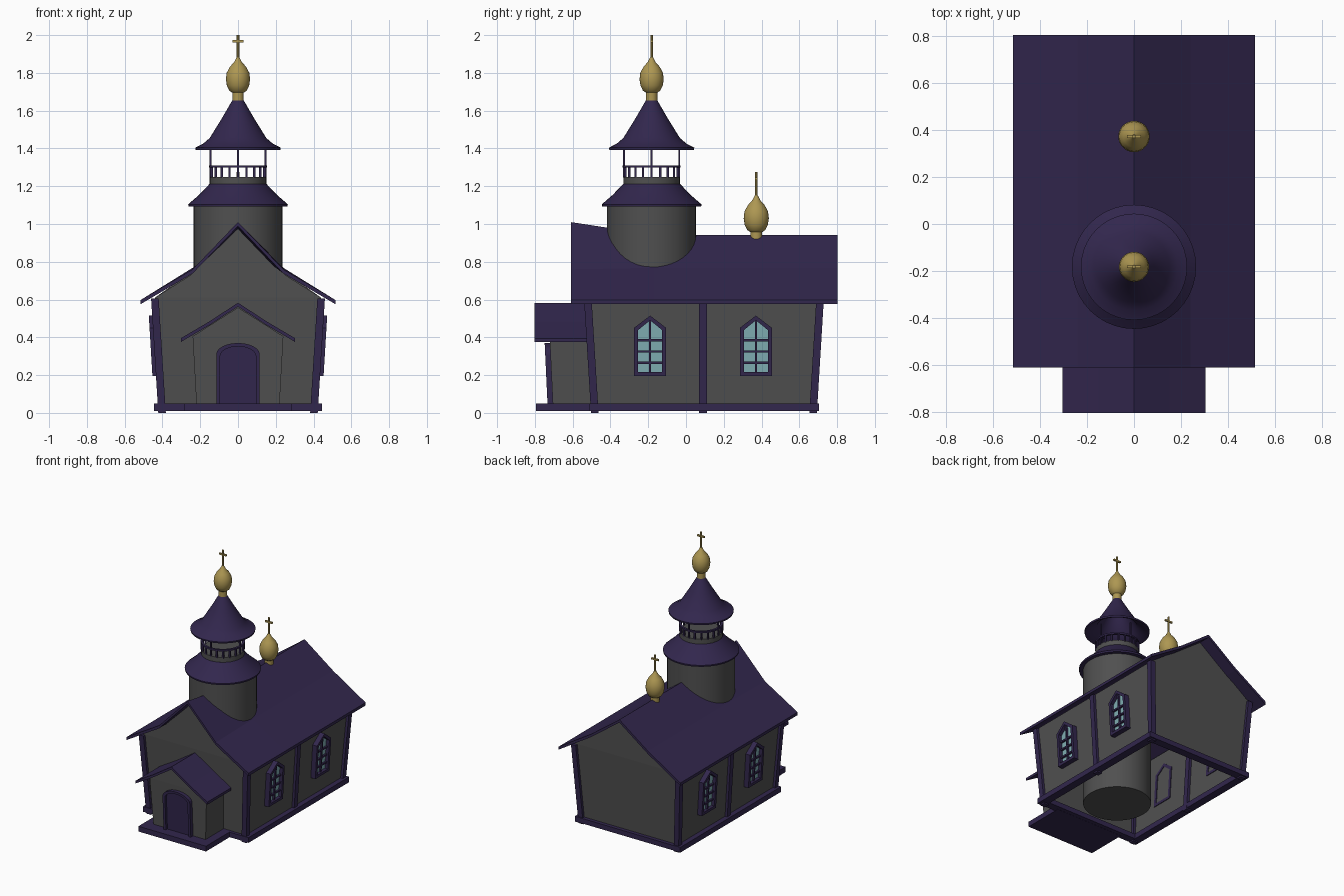
import bpy, bmesh, math

if "Cube" in bpy.data.objects:
    bpy.data.objects.remove(bpy.data.objects["Cube"])

def material(name, rgb):
    m = bpy.data.materials.new(name)
    m.diffuse_color = (*rgb, 1)
    m.use_nodes = True
    m.node_tree.nodes["Principled BSDF"].inputs["Base Color"].default_value = m.diffuse_color
    return m

PURPLE = material("dark_purple", (0.032, 0.020, 0.075))
GREY = material("dark_grey", (0.080, 0.080, 0.080))
GOLD = material("gold", (0.42, 0.31, 0.085))
GLASS = material("pale_blue_glass", (0.22, 0.43, 0.46))
TY = -0.182          # tower axis in y

def make(name, verts, faces, mat, smooth=False):
    me = bpy.data.meshes.new(name)
    me.from_pydata(verts, [], faces)
    bm = bmesh.new()
    bm.from_mesh(me)
    bmesh.ops.recalc_face_normals(bm, faces=bm.faces)
    bm.to_mesh(me)
    bm.free()
    me.materials.append(mat)
    ob = bpy.data.objects.new(name, me)
    bpy.context.collection.objects.link(ob)
    if smooth:
        bpy.context.view_layer.objects.active = ob
        bpy.ops.object.select_all(action='DESELECT')
        ob.select_set(True)
        bpy.ops.object.shade_smooth_by_angle(angle=math.radians(35))
    return ob

BOX = [(0, 1, 3, 2), (4, 6, 7, 5), (0, 4, 5, 1), (2, 3, 7, 6), (0, 2, 6, 4), (1, 5, 7, 3)]

def box(name, lo, hi, mat, fmap=lambda a, b, c: (a, b, c)):
    vs = [fmap(x, y, z) for x in (lo[0], hi[0]) for y in (lo[1], hi[1]) for z in (lo[2], hi[2])]
    return make(name, vs, BOX, mat)

def post(name, p0, p1, w, mat):
    vs = [(p[0] + a * w, p[1] + b * w, p[2]) for p in (p0, p1) for a in (-1, 1) for b in (-1, 1)]
    return make(name, vs, BOX, mat)

def lathe(name, prof, y, mat, n=32, closed=False):
    vs, fs, m = [], [], len(prof)
    for i in range(n):
        a = 2 * math.pi * i / n
        vs += [(r * math.cos(a), y + r * math.sin(a), z) for r, z in prof]
    for i in range(n):
        k = (i + 1) % n
        for j in range(m if closed else m - 1):
            l = (j + 1) % m
            fs.append((i * m + j, k * m + j, k * m + l, i * m + l))
    if not closed:
        fs += [tuple(i * m for i in range(n)), tuple(i * m + m - 1 for i in range(n))]
    return make(name, vs, fs, mat, True)

def plate(name, pts, d0, d1, fmap, mat):
    n = len(pts)
    vs = [fmap(u, v, d) for d in (d0, d1) for u, v in pts]
    fs = [tuple(range(n)), tuple(range(n, 2 * n))]
    fs += [(i, (i + 1) % n, n + (i + 1) % n, n + i) for i in range(n)]
    return make(name, vs, fs, mat)

def frame(name, outer, inner, d0, d1, fmap, mat):
    n = len(outer)
    rings = [(outer, d0), (outer, d1), (inner, d1), (inner, d0)]
    vs = [fmap(u, v, d) for pts, d in rings for u, v in pts]
    fs = []
    for r in range(4):
        s = (r + 1) % 4
        fs += [(r * n + i, r * n + (i + 1) % n, s * n + (i + 1) % n, s * n + i) for i in range(n)]
    return make(name, vs, fs, mat)

def mirrored(half):
    return [(-x, z) for x, z in reversed(half[1:])] + half

def roof(name, sections, t):
    vs, fs = [], []
    for y, half in sections:
        prof = mirrored(half)
        loop = prof + [(x, z - t) for x, z in reversed(prof)]
        vs += [(x, y, z) for x, z in loop]
    n = len(loop)
    for s in range(len(sections) - 1):
        for i in range(n):
            k = (i + 1) % n
            fs.append((s * n + i, s * n + k, (s + 1) * n + k, (s + 1) * n + i))
    for b in (0, (len(sections) - 1) * n):
        fs += [(b + j, b + j + 1, b + n - 2 - j, b + n - 1 - j) for j in range(n // 2 - 1)]
    return make(name, vs, fs, PURPLE)

def walls(name, xb, xt, zb, zt, yb, yt, front, back):
    """Leaning wall shell with gables; front and back list gable points above the eaves."""
    vs = [(s * xb, y, zb) for y in yb for s in (-1, 1)] + [(s * xt, y, zt) for y in yt for s in (-1, 1)]
    fs = [(0, 1, 5, 4), (1, 3, 7, 5), (3, 2, 6, 7), (2, 0, 4, 6)]
    for gable, y, l, r in ((front, yt[0], 4, 5), (back, yt[1], 6, 7)):
        ids = []
        for x, z in mirrored(gable):
            ids.append(len(vs))
            vs.append((x, y, z))
        fs.append((l, *ids, r))
    return make(name, vs, fs, GREY)

# Main hall: walls, roof, posts and sill beams
walls("hall_walls", 0.405, 0.44, 0.03, 0.61, (-0.485, 0.675), (-0.52, 0.71),
      [(0, 0.978), (0.25, 0.73)], [(0, 0.925), (0.25, 0.745)])
roof("hall_roof", [(-0.61, [(0, 1.01), (0.24, 0.76), (0.515, 0.598)]),
                   (-0.17, [(0, 0.943), (0.24, 0.768), (0.515, 0.598)]),
                   (0.803, [(0, 0.943), (0.24, 0.768), (0.515, 0.598)])], 0.022)
for s in (-1, 1):
    post("front_corner_post", (s * 0.402, -0.483, 0), (s * 0.44, -0.52, 0.605), 0.02, PURPLE)
    post("back_corner_post", (s * 0.402, 0.673, 0), (s * 0.44, 0.71, 0.605), 0.02, PURPLE)
    post("side_middle_post", (s * 0.402, 0.09, 0), (s * 0.44, 0.09, 0.605), 0.02, PURPLE)
    x0, x1 = sorted((s * 0.385, s * 0.445))
    box("side_sill_beam", (x0, -0.51, 0.01), (x1, 0.705, 0.05), PURPLE)
for y0 in (-0.509, 0.644):
    box("end_sill_beam", (-0.444, y0, 0.011), (0.444, y0 + 0.06, 0.049), PURPLE)

# Side windows with pointed frames, glass and glazing bars
def pointed(w, zb, zs, zp):
    return [(-w, zb), (w, zb), (w, zs), (0, zp), (-w, zs)]

for s in (-1, 1):
    for yc in (-0.19, 0.37):
        def wmap(u, v, d, s=s, yc=yc):
            return (s * (0.405 + 0.0603 * (v - 0.03) + d), yc + u, v)
        frame("window_frame", pointed(0.085, 0.195, 0.45, 0.515), pointed(0.064, 0.216, 0.438, 0.49),
              -0.005, 0.038, wmap, PURPLE)
        plate("window_glass", pointed(0.066, 0.212, 0.44, 0.492), 0.006, 0.012, wmap, GLASS)
        tri = lambda a, b, c, f=wmap: f(a, c, b)
        box("window_upright_bar", (-0.006, 0.008, 0.21), (0.006, 0.026, 0.495), PURPLE, tri)
        for z in (0.265, 0.325, 0.385):
            box("window_cross_bar", (-0.067, 0.008, z - 0.006), (0.067, 0.026, z + 0.006), PURPLE, tri)

# Porch with base, walls, roof and arched door
box("porch_base", (-0.285, -0.793, 0.01), (0.285, -0.48, 0.05), PURPLE)
walls("porch_walls", 0.22, 0.24, 0.045, 0.405, (-0.705, -0.49), (-0.722, -0.515),
      [(0, 0.558), (0.15, 0.463)], [(0, 0.558), (0.15, 0.463)])
PORCH = [(0, 0.583), (0.15, 0.485), (0.303, 0.395)]
roof("porch_roof", [(-0.803, PORCH), (-0.515, PORCH)], 0.02)

def arch(w, zb, zs, h):
    return [(-w, zb), (w, zb)] + [(w * math.cos(a), zs + h * math.sin(a))
                                  for a in (math.pi * i / 12 for i in range(13))]

def dmap(u, v, d):
    return (u, -0.705 - 0.047 * (v - 0.045) - d, v)

frame("door_frame", arch(0.115, 0.045, 0.31, 0.06), arch(0.095, 0.046, 0.3, 0.052), -0.005, 0.028, dmap, PURPLE)
plate("door_panel", arch(0.098, 0.046, 0.3, 0.054), -0.003, 0.01, dmap, PURPLE)

# Tower drum, skirt roof and belfry
lathe("tower_drum", [(0.235, 0.03), (0.235, 1.12)], TY, GREY, 40)
lathe("tower_skirt_roof", [(0.23, 1.092), (0.262, 1.092), (0.264, 1.104), (0.205, 1.155), (0.15, 1.213),
                           (0.13, 1.213), (0.19, 1.14)], TY, PURPLE, 40, True)
lathe("belfry_parapet", [(0.15, 1.2), (0.15, 1.25)], TY, GREY)
lathe("belfry_rail", [(0.138, 1.298), (0.154, 1.298), (0.154, 1.31), (0.138, 1.31)], TY, PURPLE, 32, True)
for i in range(20):
    a = 2 * math.pi * i / 20
    x, y = 0.146 * math.cos(a), TY + 0.146 * math.sin(a)
    top, w = (1.41, 0.005) if i % 5 == 0 else (1.3, 0.006)
    post("belfry_post" if i % 5 == 0 else "baluster", (x, y, 1.245), (x, y, top), w, PURPLE)
lathe("belfry_roof", [(0.215, 1.392), (0.224, 1.392), (0.226, 1.404), (0.185, 1.425), (0.15, 1.455),
                      (0.085, 1.56), (0.03, 1.655), (0.015, 1.655), (0.075, 1.55), (0.14, 1.442)],
      TY, PURPLE, 40, True)

# Onion domes with crosses
DOME = [(0.03, 0), (0.03, 0.045), (0.046, 0.056), (0.059, 0.083), (0.064, 0.115), (0.060, 0.15),
        (0.043, 0.182), (0.02, 0.208), (0.008, 0.232)]
for name, y, z, k in (("tower", TY, 1.65, 1.0), ("ridge", 0.372, 0.91, 1.04)):
    lathe(name + "_dome", [(r * k, z + h * k) for r, h in DOME], y, GOLD, 28)
    lathe(name + "_cross_upright", [(0.007, z + 0.22 * k), (0.007, z + 0.35 * k)], y, GOLD, 10)
    c = z + 0.317 * k
    box(name + "_cross_bar", (-0.03, y - 0.006, c - 0.006), (0.03, y + 0.006, c + 0.006), GOLD)
